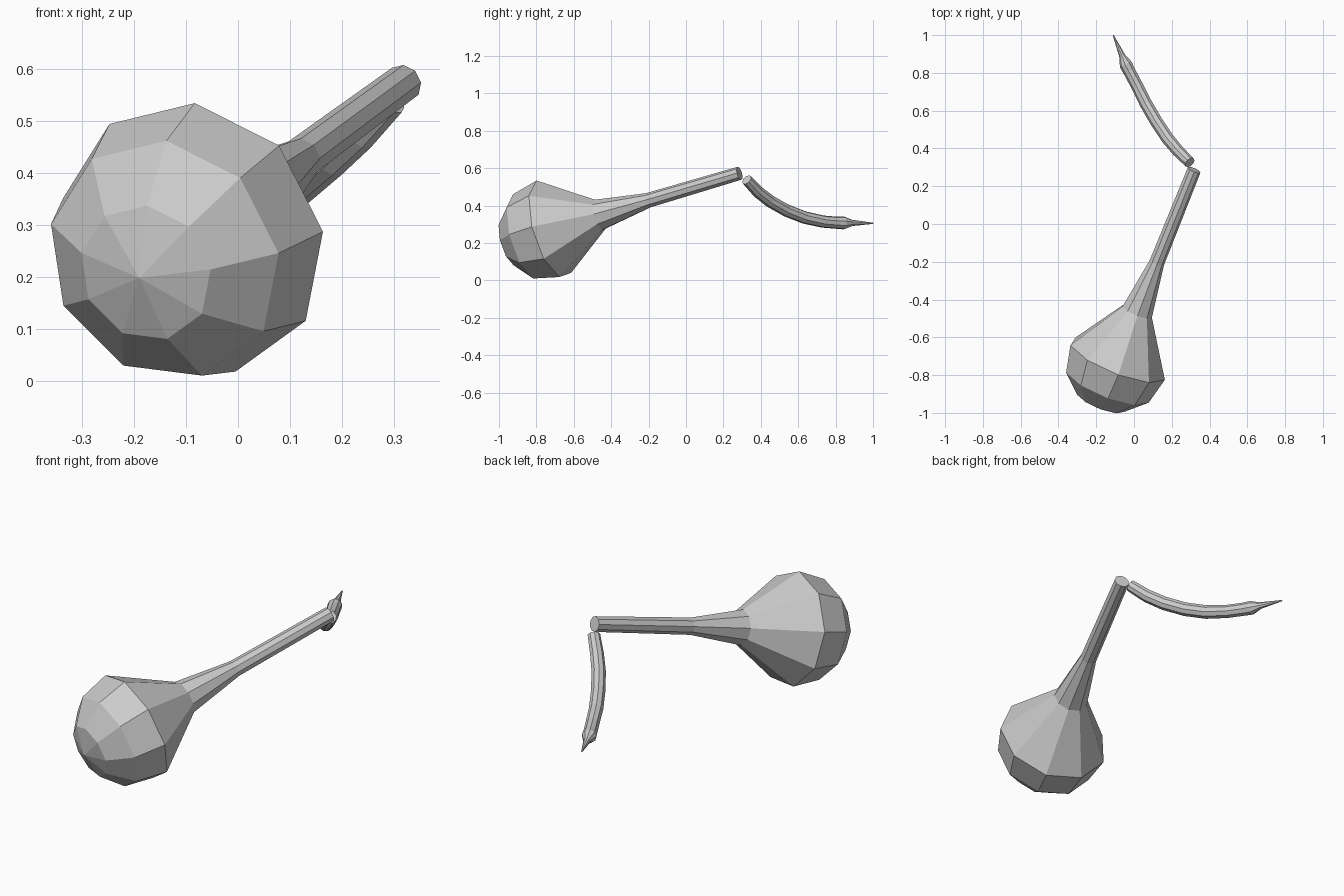
import bpy, bmesh, math
from mathutils import Vector

if "Cube" in bpy.data.objects:
    bpy.data.objects.remove(bpy.data.objects["Cube"])

SIDES = 9


def loft(name, path, radii, phase=0.0):
    """Flat-shaded tube of rings along a path; radius 0 makes a pole."""
    path = [Vector(p) for p in path]
    bm = bmesh.new()
    rings = []
    u = Vector((1, 0, 0))
    for i, (p, r) in enumerate(zip(path, radii)):
        d = (path[min(i + 1, len(path) - 1)] - path[max(i - 1, 0)]).normalized()
        u = (u - d * u.dot(d)).normalized()
        v = u.cross(d)
        if r == 0:
            rings.append([bm.verts.new(p)])
            continue
        angles = [phase + math.tau * k / SIDES for k in range(SIDES)]
        rings.append([bm.verts.new(p + r * (u * math.cos(a) + v * math.sin(a)))
                      for a in angles])
    for a, b in zip(rings, rings[1:]):
        for k in range(SIDES):
            n = (k + 1) % SIDES
            if len(a) == 1:
                bm.faces.new((a[0], b[n], b[k]))
            elif len(b) == 1:
                bm.faces.new((a[k], a[n], b[0]))
            else:
                bm.faces.new((a[k], a[n], b[n], b[k]))
    for ring in (rings[0], rings[-1]):
        if len(ring) > 1:
            bm.faces.new(ring)
    bmesh.ops.recalc_face_normals(bm, faces=bm.faces)
    mesh = bpy.data.meshes.new(name)
    bm.to_mesh(mesh)
    bm.free()
    obj = bpy.data.objects.new(name, mesh)
    bpy.context.collection.objects.link(obj)
    return obj


# Bulb and neck: (distance along axis, radius), round end first
pole = Vector((-0.19, -0.975, 0.198))
axis = (Vector((0.318, 0.287, 0.572)) - pole).normalized()
profile = [(0, 0), (0.036, 0.135), (0.135, 0.238), (0.285, 0.272),
           (0.573, 0.085), (0.863, 0.041), (1.41, 0.037)]
loft("bulb_and_neck", [pole + axis * s for s, r in profile],
     [r for s, r in profile], math.radians(9))

# Curved stem with a flared, pointed tip
stem = [(0.295, 0.325, 0.538), (0.235, 0.385, 0.474), (0.18, 0.45, 0.424),
        (0.12, 0.54, 0.373), (0.065, 0.635, 0.336), (0.015, 0.735, 0.314),
        (-0.025, 0.81, 0.308), (-0.043, 0.845, 0.307),
        (-0.062, 0.89, 0.307), (-0.11, 1.0, 0.305)]
stem_radii = [0.03, 0.033, 0.034, 0.034, 0.034, 0.033, 0.033, 0.035, 0.017, 0.003]
loft("curved_stem", stem, stem_radii)
